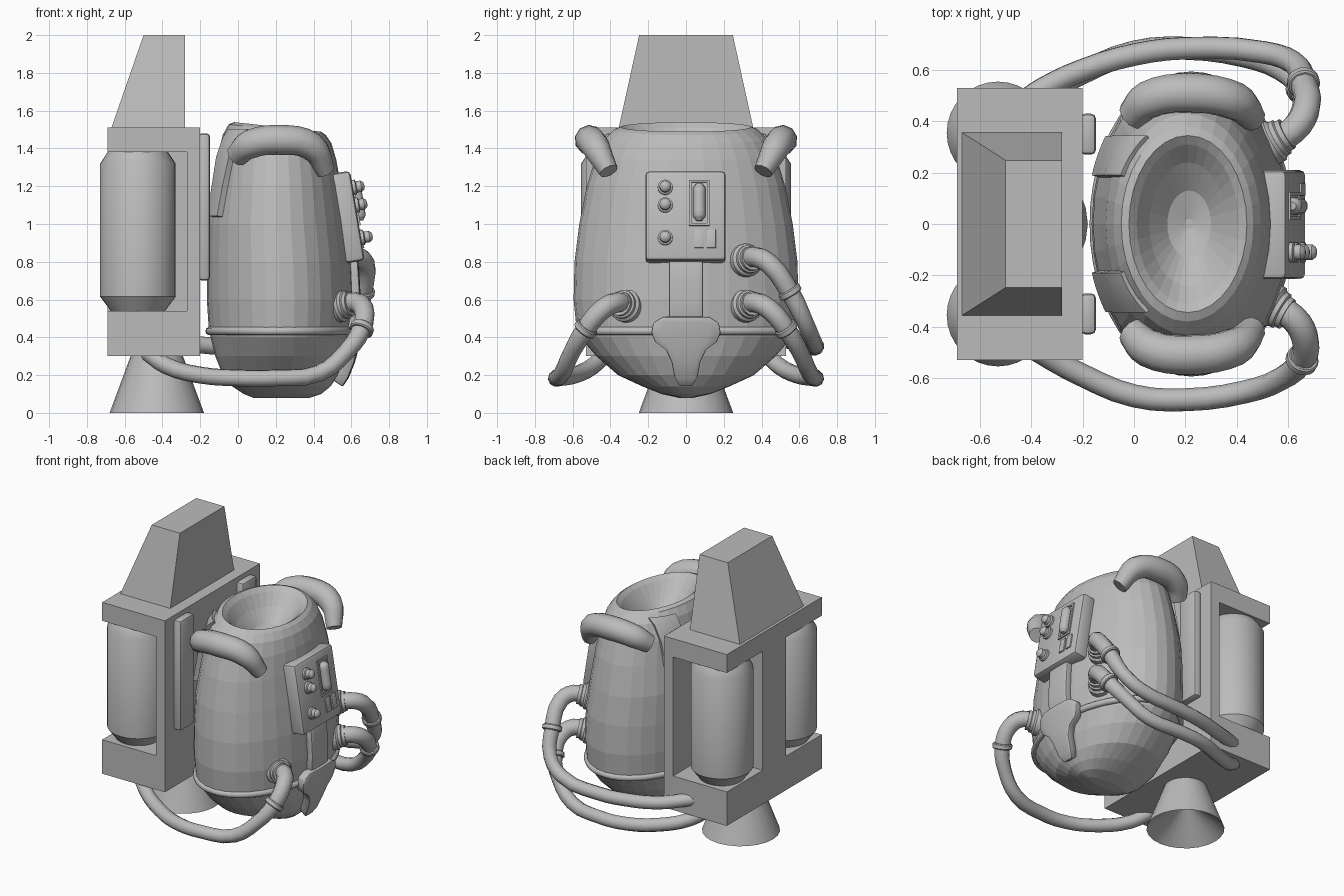
import bpy, bmesh, math
from mathutils import Vector, Matrix

if "Cube" in bpy.data.objects:
    bpy.data.objects.remove(bpy.data.objects["Cube"])

grey = bpy.data.materials.new("plain grey")
grey.diffuse_color = (0.5, 0.5, 0.5, 1)
grey.use_nodes = True
grey.node_tree.nodes["Principled BSDF"].inputs["Base Color"].default_value = grey.diffuse_color


def finish(ob, smooth=None):
    ob.data.materials.clear()
    ob.data.materials.append(grey)
    bpy.ops.object.select_all(action='DESELECT')
    ob.select_set(True)
    bpy.context.view_layer.objects.active = ob
    if ob.type == 'CURVE' or ob.modifiers:
        bpy.ops.object.convert(target='MESH')
    if smooth:
        bpy.ops.object.shade_smooth_by_angle(angle=math.radians(smooth))
    return ob


def from_bm(name, bm, smooth=None, bevel=0, solid=0):
    bmesh.ops.recalc_face_normals(bm, faces=bm.faces)
    me = bpy.data.meshes.new(name)
    bm.to_mesh(me)
    bm.free()
    ob = bpy.data.objects.new(name, me)
    bpy.context.collection.objects.link(ob)
    if solid:
        m = ob.modifiers.new("solid", 'SOLIDIFY')
        m.thickness, m.offset = solid, 0
    if bevel:
        m = ob.modifiers.new("bevel", 'BEVEL')
        m.width, m.segments, m.limit_method = bevel, 2, 'ANGLE'
        m.angle_limit = math.radians(40)
    return finish(ob, smooth)


def add_box(bm, lo, hi):
    lo, hi = Vector(lo), Vector(hi)
    s = hi - lo
    bmesh.ops.create_cube(bm, size=1, matrix=Matrix.Translation((lo + hi) / 2) @ Matrix.Diagonal((*s, 1)))


def loft(name, rings, caps=(True, True), smooth=None):
    bm = bmesh.new()
    vs = [[bm.verts.new(p) for p in r] for r in rings]
    n = len(vs[0])
    for a, b in zip(vs, vs[1:]):
        for i in range(n):
            bm.faces.new((a[i], a[(i + 1) % n], b[(i + 1) % n], b[i]))
    for use, r in zip(caps, (vs[0], vs[-1])):
        if use:
            bm.faces.new(r)
    return from_bm(name, bm, smooth)


def lathe(name, origin, axis, profile, n=24, smooth=35):
    """Turned part: profile of (distance along axis, radius)."""
    q = Vector((0, 0, 1)).rotation_difference(Vector(axis))
    ring = lambda h, r: [Vector(origin) + q @ Vector((r * math.cos(2 * math.pi * i / n),
                         r * math.sin(2 * math.pi * i / n), h)) for i in range(n)]
    return loft(name, [ring(h, r) for h, r in profile], smooth=smooth)


def tube(name, pts, radius, radii=None, closed=False, res=3):
    cu = bpy.data.curves.new(name, 'CURVE')
    cu.dimensions = '3D'
    cu.bevel_depth, cu.bevel_resolution = radius, 3
    cu.resolution_u, cu.use_fill_caps = res, True
    sp = cu.splines.new('BEZIER')
    sp.bezier_points.add(len(pts) - 1)
    for i, (bp, p) in enumerate(zip(sp.bezier_points, pts)):
        bp.co = p
        bp.handle_left_type = bp.handle_right_type = 'AUTO'
        bp.radius = radii[i] if radii else 1
    sp.use_cyclic_u = closed
    ob = bpy.data.objects.new(name, cu)
    bpy.context.collection.objects.link(ob)
    return finish(ob, 40)


# Torso: elliptical sections (z, x back, x front, half width), then the neck bowl
OUTER = [(.08, .08, .38, .04), (.10, .03, .44, .13), (.14, -.03, .49, .23), (.20, -.08, .53, .36),
         (.30, -.12, .57, .475), (.40, -.145, .59, .56), (.45, -.155, .60, .58), (.60, -.165, .61, .595),
         (.80, -.165, .60, .59), (1.0, -.16, .575, .565), (1.2, -.13, .545, .525), (1.35, -.11, .52, .48),
         (1.45, -.08, .495, .43), (1.50, -.05, .465, .38)]
BOWL = [(1.515, -.02, .44, .345), (1.49, .01, .41, .31), (1.42, .06, .36, .24), (1.34, .13, .3, .13), (1.31, .20, .23, .02)]


def section(z):
    for a, b in zip(OUTER, OUTER[1:]):
        if z <= b[0]:
            t = (z - a[0]) / (b[0] - a[0])
            x0, x1, ry = (a[k] + (b[k] - a[k]) * t for k in (1, 2, 3))
            break
    return (x0 + x1) / 2, (x1 - x0) / 2, ry


def surface_x(z, y, side):
    c, rx, ry = section(z)
    return c + side * rx * math.sqrt(max(0, 1 - (y / ry) ** 2))


def torso_ring(z, x0, x1, ry, n=32):
    ring = []
    for i in range(n):
        a = 2 * math.pi * i / n
        x = (x0 + x1) / 2 + (x1 - x0) / 2 * math.cos(a)
        tilt = max(0, min(1, (z - 1.3) / .2)) * (x - .2) * .11
        ring.append((x, ry * math.sin(a), z - tilt))
    return ring


loft("torso", [torso_ring(*r) for r in OUTER + BOWL])

# Belt around the waist
c, rx, ry = section(.43)
tube("belt", [(c + rx * math.cos(a * math.pi / 12), ry * math.sin(a * math.pi / 12), .433)
              for a in range(24)], .022, closed=True, res=2)


def patch(name, rows, side, offset, thick, bevel=.01):
    """Plate following the torso: rows of (z, y centre, half width)."""
    bm = bmesh.new()
    grid = [[bm.verts.new((surface_x(z, yc + hw * k / 3, side) + side * offset, yc + hw * k / 3, z))
             for k in range(-3, 4)] for z, yc, hw in rows]
    for a, b in zip(grid, grid[1:]):
        for i in range(6):
            bm.faces.new((a[i], a[i + 1], b[i + 1], b[i]))
    return from_bm(name, bm, 40, bevel, thick)


# Front strap, lower flap and back straps
patch("front_strap", [(z, 0, .088) for z in (.46, .6, .7, .84)], 1, .01, .06)
patch("lower_flap", [(.51, 0, .12), (.48, 0, .17), (.43, 0, .18), (.38, 0, .16), (.34, 0, .105),
                     (.28, 0, .075), (.2, 0, .06), (.155, 0, .035)], 1, .03, .06)
for s, side in ((-1, "right"), (1, "left")):
    patch(side + "_back_strap", [(z, s * .26, .075) for z in (1.04, 1.2, 1.35, 1.45, 1.49)], -1, .012, .04, 0)
    # Shoulder roll
    tube(side + "_shoulder_roll", [(-.01, s * .42, 1.36), (.06, s * .485, 1.42), (.22, s * .51, 1.445),
                                   (.39, s * .48, 1.41), (.465, s * .41, 1.28)], .08, [.75, .95, 1, .95, .65], res=4)

# Chest control box, tilted to lean back
tilt = Matrix.Translation((.632, 0, 1.045)) @ Matrix.Rotation(math.radians(-9.3), 4, 'Y')
normal = tilt.to_3x3() @ Vector((1, 0, 0))


def panel_box(name, y0, y1, z0, z1, d0, d1, bevel):
    bm = bmesh.new()
    add_box(bm, (d0, y0, z0 - 1.045), (d1, y1, z1 - 1.045))
    bmesh.ops.transform(bm, matrix=tilt, verts=bm.verts)
    return from_bm(name, bm, 30, bevel)


panel_box("chest_box", -.215, .21, .805, 1.285, -.11, 0, .022)
for i, (y0, y1, z0, z1) in enumerate([(.015, .03, .99, 1.235), (.11, .125, .99, 1.235),
                                      (.03, .11, .99, 1.003), (.03, .11, 1.222, 1.235)]):
    panel_box(f"lever_frame_{i + 1}", y0, y1, z0, z1, -.01, .009, 0)
for i, y in enumerate((.045, .11)):
    panel_box(f"switch_{i + 1}", y, y + .048, .87, .97, -.01, .009, .003)
tube("lever", [tilt @ Vector((.012, .07, z - 1.045)) for z in (1.015, 1.04, 1.12, 1.19, 1.215)],
     .034, [.45, 1, 1, 1, .45])
for i, z in enumerate((1.195, 1.10, .925)):
    lathe(f"knob_{i + 1}", tilt @ Vector((0, -.11, z - 1.045)), normal,
          [(-.01, .04), (.015, .04), (.02, .03), (.03, .03), (.045, .03), (.058, .02), (.062, .008)], 16)


# Hoses with their sockets and elbow rings
def hose(name, pts, s):
    pts = [Vector((x, s * y, z)) for x, y, z in pts]
    tube(name, pts, .045, [1.2, 1.2, 1.2, 1.15] + [1] * (len(pts) - 4))
    lathe(name + "_socket", pts[0], pts[1] - pts[0],
          [(-.06, .088), (.0, .088), (.012, .075), (.03, .075), (.035, .065), (.055, .065)], 20)
    lathe(name + "_ring", pts[3], pts[4] - pts[2], [(-.018, .058), (-.012, .064), (.012, .064), (.018, .058)], 20)


LOW = [(.55, .325, .57), (.62, .365, .585), (.665, .44, .55), (.655, .53, .445), (.57, .605, .32), (.43, .655, .21),
       (.2, .685, .185), (0, .67, .185), (-.2, .59, .2), (-.38, .49, .25), (-.48, .42, .32)]
HIGH = [(.55, .325, .81), (.62, .365, .825), (.67, .44, .79), (.66, .55, .64), (.62, .63, .48), (.5, .67, .385),
        (.2, .685, .35), (0, .66, .35), (-.2, .6, .36), (-.35, .53, .39), (-.44, .47, .41)]
hose("lower_right_hose", LOW, -1)
hose("lower_left_hose", LOW, 1)
hose("upper_left_hose", HIGH, 1)

# Jet pack frame: base, top, centre column and front wall leave notches for the tanks
bm = bmesh.new()
add_box(bm, (-.69, -.53, .30), (-.2, .53, .54))
add_box(bm, (-.69, -.53, 1.38), (-.2, .53, 1.51))
add_box(bm, (-.69, -.13, .54), (-.27, .13, 1.38))
add_box(bm, (-.27, -.53, .54), (-.2, .53, 1.38))
from_bm("pack_frame", bm)

# Tapered tower on top of the pack
rect = lambda x0, x1, y, z: [(x0, -y, z), (x1, -y, z), (x1, y, z), (x0, y, z)]
loft("pack_tower", [rect(-.67, -.28, .356, 1.51), rect(-.5, -.28, .248, 2.0)])

# Tanks and padding plates
for s, side in ((-1, "right"), (1, "left")):
    lathe(side + "_tank", (-.53, s * .355, 0), (0, 0, 1),
          [(.535, .14), (.615, .2), (1.32, .2), (1.38, .16)], 32)
    bm = bmesh.new()
    add_box(bm, (-.21, s * .35 - .08, .7), (-.148, s * .35 + .08, 1.48))
    from_bm(side + "_pad", bm, 30, .02)

# Hollow exhaust nozzle
lathe("nozzle", (-.43, 0, 0), (0, 0, 1), [(.31, .135), (0, .25), (.2, .005)], 24)
